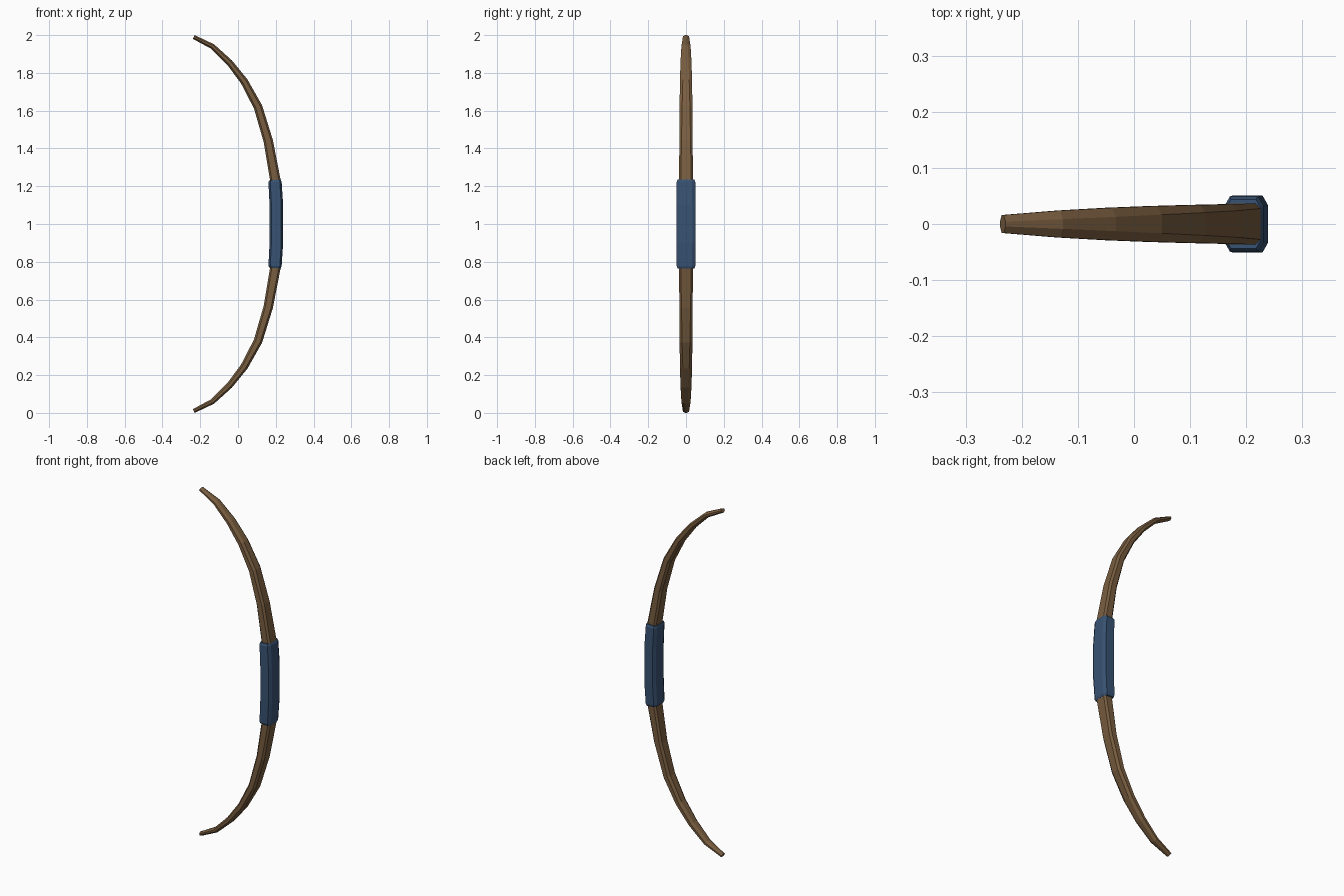
import bpy, bmesh, math
from mathutils import Vector

if "Cube" in bpy.data.objects:
    bpy.data.objects.remove(bpy.data.objects["Cube"])


def material(name, rgb):
    m = bpy.data.materials.new(name)
    m.diffuse_color = (*rgb, 1)
    m.use_nodes = True
    m.node_tree.nodes["Principled BSDF"].inputs["Base Color"].default_value = m.diffuse_color
    return m


def octagon(t, w, side, flat):
    # t, w: half thickness and half width; side, flat: share kept by the flat faces
    q = [(t, w * flat), (t * side, w)]
    return q + [(-a, b) for a, b in reversed(q)] + [(-a, -b) for a, b in q] + \
        [(a, -b) for a, b in reversed(q)]


def sweep(name, stations, mat):
    # stations: x, z, half thickness, half width, side share, flat share
    bm = bmesh.new()
    rings = []
    n = len(stations)
    for i, (x, z, t, w, side, flat) in enumerate(stations):
        a, b = stations[max(i - 1, 0)], stations[min(i + 1, n - 1)]
        d = Vector((b[0] - a[0], 0, b[1] - a[1])).normalized()
        normal = Vector((d.z, 0, -d.x))
        rings.append([bm.verts.new(Vector((x, 0, z)) + normal * u + Vector((0, v, 0)))
                      for u, v in octagon(t, w, side, flat)])
    for r, s in zip(rings, rings[1:]):
        for k in range(8):
            bm.faces.new((r[k], r[(k + 1) % 8], s[(k + 1) % 8], s[k]))
    bm.faces.new(rings[0])
    bm.faces.new(rings[-1])
    bmesh.ops.recalc_face_normals(bm, faces=bm.faces)
    me = bpy.data.meshes.new(name)
    bm.to_mesh(me)
    bm.free()
    ob = bpy.data.objects.new(name, me)
    bpy.context.collection.objects.link(ob)
    me.materials.append(mat)


def mirrored(half):
    # half runs from the middle upward; mirror it about z = 1
    low = [(s[0], 2 - s[1], *s[2:]) for s in reversed(half) if s[1] > 1]
    return low + half


# Wooden bow stave, tapering to both tips
stave = [
    (0.203, 1.000, 0.029, 0.038, 0.65, 0.78),
    (0.199, 1.225, 0.028, 0.037, 0.65, 0.75),
    (0.160, 1.440, 0.025, 0.035, 0.60, 0.68),
    (0.106, 1.620, 0.023, 0.034, 0.55, 0.60),
    (0.033, 1.755, 0.020, 0.032, 0.50, 0.52),
    (-0.045, 1.855, 0.017, 0.029, 0.45, 0.44),
    (-0.135, 1.940, 0.014, 0.024, 0.40, 0.36),
    (-0.234, 1.990, 0.011, 0.016, 0.35, 0.28),
]
sweep("bow_stave", mirrored(stave), material("wood", (0.19, 0.11, 0.05)))

# Wrapped grip with slightly bevelled ends
grip = [
    (0.203, 1.100, 0.036, 0.051, 0.72, 0.65),
    (0.196, 1.222, 0.035, 0.049, 0.72, 0.65),
    (0.195, 1.233, 0.031, 0.044, 0.72, 0.65),
]
sweep("grip", mirrored(grip), material("grip_blue", (0.04, 0.085, 0.17)))
